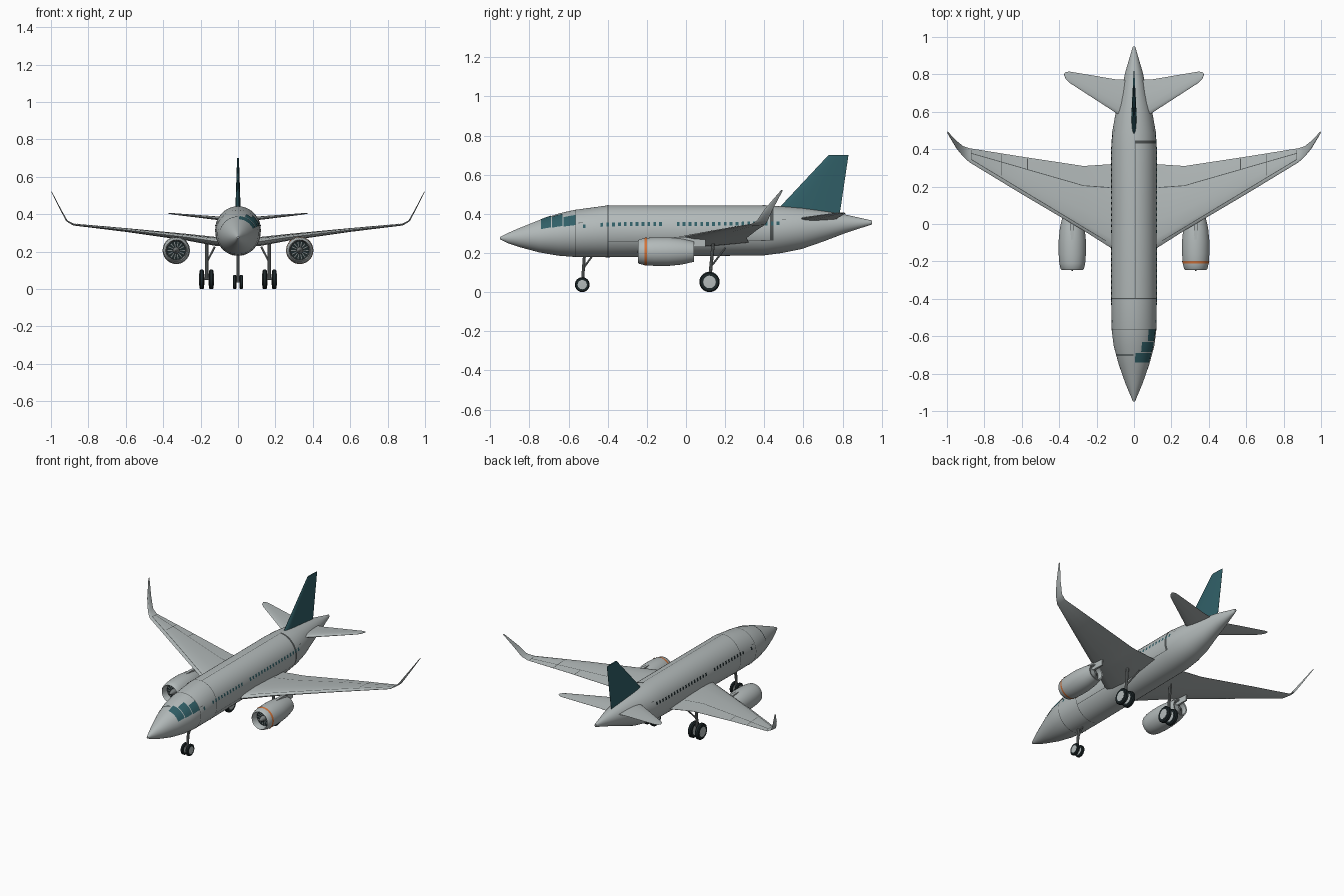
import bpy, bmesh
from math import sin, cos, pi, radians
from mathutils import Vector

cube = bpy.data.objects.get("Cube")
if cube:
    bpy.data.objects.remove(cube, do_unlink=True)


def material(name, *rgb):
    m = bpy.data.materials.new(name)
    m.use_nodes = True
    m.diffuse_color = (*rgb, 1)
    m.node_tree.nodes["Principled BSDF"].inputs["Base Color"].default_value = (*rgb, 1)
    return m


GREY = material("body grey", .45, .49, .49)
TEAL = material("deep teal", .03, .115, .136)
ORANGE = material("orange", .65, .17, .04)
RUBBER = material("tyre black", .012, .02, .022)
METAL = material("strut metal", .2, .22, .22)
LINE = material("panel line", .08, .09, .09)


def make(name, verts, faces, mat, out=None):
    """Mesh object; closed parts get consistent normals, plates face 'out'."""
    me = bpy.data.meshes.new(name)
    me.from_pydata(verts, [], faces)
    bm = bmesh.new()
    bm.from_mesh(me)
    bmesh.ops.recalc_face_normals(bm, faces=bm.faces)
    bm.faces.ensure_lookup_table()
    if out and bm.faces[0].normal.dot(Vector(out)) < 0:
        bmesh.ops.reverse_faces(bm, faces=bm.faces)
    bm.to_mesh(me)
    bm.free()
    me.materials.append(mat)
    ob = bpy.data.objects.new(name, me)
    bpy.context.collection.objects.link(ob)
    bpy.ops.object.select_all(action='DESELECT')
    ob.select_set(True)
    bpy.context.view_layer.objects.active = ob
    bpy.ops.object.shade_smooth_by_angle(angle=radians(35))
    return ob


def loft(name, rings, mat, cap=True):
    n = len(rings[0])
    faces = [(i * n + j, i * n + (j + 1) % n, (i + 1) * n + (j + 1) % n, (i + 1) * n + j)
             for i in range(len(rings) - 1) for j in range(n)]
    if cap:
        faces += [tuple(range(n)), tuple(range((len(rings) - 1) * n, len(rings) * n))]
    return make(name, [p for r in rings for p in r], faces, mat)


def grid(name, rows, mat, out):
    n = len(rows[0])
    faces = [(i * n + j, i * n + j + 1, (i + 1) * n + j + 1, (i + 1) * n + j)
             for i in range(len(rows) - 1) for j in range(n - 1)]
    return make(name, [p for r in rows for p in r], faces, mat, out)


def lathe(name, profile, centre, axis, mat, n=28, cap=True):
    rings = []
    for r, t in profile:
        ring = []
        for k in range(n):
            c, s = r * cos(2 * pi * k / n), r * sin(2 * pi * k / n)
            ring.append(Vector(centre) + Vector((c, t, s) if axis == 'y' else (t, c, s)))
        rings.append(ring)
    return loft(name, rings, mat, cap)


def rod(name, a, b, r, mat):
    a, b = Vector(a), Vector(b)
    q = (b - a).to_track_quat('Z', 'Y')
    ring = [q @ Vector((r * cos(k * pi / 5), r * sin(k * pi / 5), 0)) for k in range(10)]
    return loft(name, [[a + p for p in ring], [b + p for p in ring]], mat)


def interp(table, x):
    x = min(max(x, table[0][0]), table[-1][0])
    for p, q in zip(table, table[1:]):
        if x <= q[0]:
            f = (x - p[0]) / (q[0] - p[0])
            return [a + (b - a) * f for a, b in zip(p, q)][1:]


# Fuselage: y, top, bottom, half width
BODY = [(-.95, .282, .27, .005), (-.91, .302, .25, .022), (-.85, .328, .23, .047),
        (-.75, .368, .203, .082), (-.65, .402, .186, .109), (-.57, .42, .18, .119),
        (-.4, .443, .178, .122), (.4, .443, .188, .122), (.49, .438, .2, .117),
        (.59, .43, .22, .099), (.7, .415, .258, .07), (.81, .397, .3, .047), (.95, .366, .346, .006)]


def skin(y, deg, off=0.0):
    top, bot, w = interp(BODY, y)
    a = radians(deg)
    return Vector(((w + off) * cos(a), y, (top + bot) / 2 + ((top - bot) / 2 + off) * sin(a)))


def patch(name, y0, y1, a0, a1, mat, off=.0025):
    ny, na = max(1, int((y1 - y0) / .025)), max(1, int(abs(a1 - a0) / 7))
    rows = [[skin(y0 + (y1 - y0) * i / ny, a0 + (a1 - a0) * j / na, off)
             for j in range(na + 1)] for i in range(ny + 1)]
    mid = radians((a0 + a1) / 2 if na < 3 else a0)
    return grid(name, rows, mat, (cos(mid), 0, sin(mid)))


loft("fuselage", [[skin(s[0], k * 7.5) for k in range(48)] for s in BODY], GREY)

# Cockpit glazing and its seam on the other side
for y0, y1, a0, a1 in [(-.74, -.69, 24, 86), (-.685, -.63, 22, 68), (-.625, -.565, 20, 50)]:
    patch("cockpit_window", y0, y1, a0, a1, TEAL)
patch("cockpit_seam", -.704, -.698, 92, 165, RUBBER)

# Cabin windows
for i in range(34):
    y = -.52 + .03 * i
    if i not in (1, 2, 14, 15):
        patch("cabin_window", y - .007, y + .007, 11, 20, TEAL)
        patch("cabin_window", y - .007, y + .007, 160, 169, RUBBER)

# Fuselage panel joints and long side panel
for y in (-.565, -.4):
    patch("panel_joint", y, y + .004, -88, 268, LINE, .0015)
patch("panel_rear_edge", .43, .446, -25, 88, LINE, .0015)
for a in (84.5, -24.5):
    patch("panel_long_edge", -.4, .43, a, a + 1.5, LINE, .0015)
for y in (-.55, .49):
    for s in (0, 130):
        patch("door_sill", y, y + .02, 24 + s, 26 + s, LINE, .0015)

# Aerofoil surfaces: span x, leading y, trailing y, z, half thickness, tilt
FOIL = [(0, 0), (.03, .45), (.12, .8), (.32, 1), (.65, .65), (1, .04)]
WING = [(.0, -.18, .32, .25, .024, 0), (.12, -.13, .32, .255, .024, 0), (.27, -.035, .31, .277, .018, 4),
        (.6, .16, .36, .316, .01, 6), (.88, .33, .405, .345, .005, 15), (.915, .362, .417, .365, .004, 45),
        (.95, .405, .446, .428, .003, 60), (.997, .485, .495, .52, .002, 62)]
STAB = [(.0, .56, .77, .37, .012, 0), (.09, .59, .772, .377, .01, 5), (.345, .755, .815, .402, .004, 5),
        (.365, .775, .812, .405, .003, 5), (.373, .795, .803, .406, .002, 5)]


def foil_ring(s, side):
    x, y0, y1, z, h, tilt = s
    up = Vector((-sin(radians(tilt)), 0, cos(radians(tilt)))) * h
    loop = [(u, t) for u, t in FOIL] + [(u, -t) for u, t in reversed(FOIL[1:])]
    pts = [Vector((x, y0 + (y1 - y0) * u, z)) + up * t for u, t in loop]
    return [Vector((p.x * side, p.y, p.z)) for p in pts]


def wing_line(name, a, b, side, width=.004, n=14):
    """Thin seam lying on the upper wing skin, from (x, y) a to b."""
    a, b = Vector(a), Vector(b)
    d = (b - a).normalized() * width / 2
    rows = []
    for i in range(n + 1):
        row = []
        for k in (-1, 1):
            p = a.lerp(b, i / n) + Vector((-d.y, d.x)) * k
            y0, y1, z, h, _ = interp(WING, p.x)
            t = interp(FOIL, (p.y - y0) / (y1 - y0))[0]
            row.append((p.x * side, p.y, z + h * t + .0018))
        rows.append(row)
    grid(name, rows, LINE, (0, 0, 1))


for side, tag in ((1, "left"), (-1, "right")):
    loft(tag + "_wing", [foil_ring(s, side) for s in WING], GREY)
    loft(tag + "_tailplane", [foil_ring(s, side) for s in STAB], GREY)
    for a, b in [((.13, .195), (.27, .205)), ((.27, .205), (.87, .378)), ((.15, -.09), (.87, .345)),
                 ((.57, .295), (.57, .35)), ((.71, .26), (.71, .375)), ((.87, .345), (.87, .395))]:
        wing_line(tag + "_wing_seam", a, b, side)

    # Engine: nacelle shell, fan, blades, spinner, pylon
    c = (.33 * side, 0, .207)
    lathe(tag + "_nacelle", [(.05, -.19), (.052, -.235), (.057, -.246), (.063, -.238), (.069, -.21),
                             (.073, -.16), (.073, -.09), (.066, -.02), (.052, .04), (.045, .038),
                             (.043, .0)], c, 'y', GREY, 36, False)
    lathe(tag + "_fan_disc", [(.053, -.2), (.053, -.195)], c, 'y', RUBBER)
    lathe(tag + "_exhaust", [(.044, .005), (.03, .012), (.01, .036)], c, 'y', METAL)
    lathe(tag + "_spinner", [(.018, -.2), (.013, -.225), (.003, -.25)], c, 'y', METAL)
    for k in range(14):
        a = k * pi / 7
        blade = [(c[0] + r * cos(a + w), -.203, c[2] + r * sin(a + w))
                 for r, w in ((.016, -.1), (.046, -.05), (.046, .07), (.016, .1))]
        make(tag + "_fan_blade", blade, [(0, 1, 2, 3)], METAL, (0, -1, 0))
    loft(tag + "_pylon", [[(c[0] + w * q, y, z) for q, z in ((-1, .23), (1, .23), (1, top), (-1, top))]
                          for y, w, top in ((-.14, .003, .276), (-.03, .01, .282), (.1, .004, .275))], GREY)

    # Main gear
    x = .168 * side
    rod(tag + "_main_strut", (x, .12, .055), (x, .14, .26), .009, METAL)
    rod(tag + "_main_brace", (x, .135, .14), (.125 * side, .2, .225), .005, METAL)
    rod(tag + "_main_axle", (x - .03, .12, .055), (x + .03, .12, .055), .007, METAL)

# Engine colour band
lathe("engine_band", [(.0705, -.212), (.0725, -.199)], (.33, 0, .207), 'y', ORANGE, 36, False)

# Tail fin: height, leading y, trailing y, half thickness
loft("tail_fin", [[(h * t * k, y0 + (y1 - y0) * u, z) for k, pts in ((1, FOIL), (-1, FOIL[:0:-1]))
                   for u, t in pts]
                  for z, y0, y1, h in ((.39, .44, .783, .016), (.43, .475, .79, .014), (.7, .728, .83, .005))], TEAL)

# Nose gear
rod("nose_strut", (0, -.53, .04), (0, -.518, .2), .008, METAL)
rod("nose_brace", (0, -.522, .125), (0, -.475, .19), .005, METAL)
rod("nose_axle", (-.018, -.53, .04), (.018, -.53, .04), .006, METAL)


def wheel(name, x, y, r, w):
    lathe(name + "_tyre", [(r * .6, -w), (r * .88, -w), (r, -w * .55), (r, w * .55),
                           (r * .88, w), (r * .6, w)], (x, y, r), 'x', RUBBER)
    lathe(name + "_hub", [(r * .35, -w * 1.1), (r * .62, -w * 1.03), (r * .62, w * 1.03),
                          (r * .35, w * 1.1)], (x, y, r), 'x', GREY, 20)


for side in (1, -1):
    wheel("nose_wheel", .018 * side, -.53, .038, .009)
    for x in (.143, .194):
        wheel("main_wheel", x * side, .12, .052, .013)
